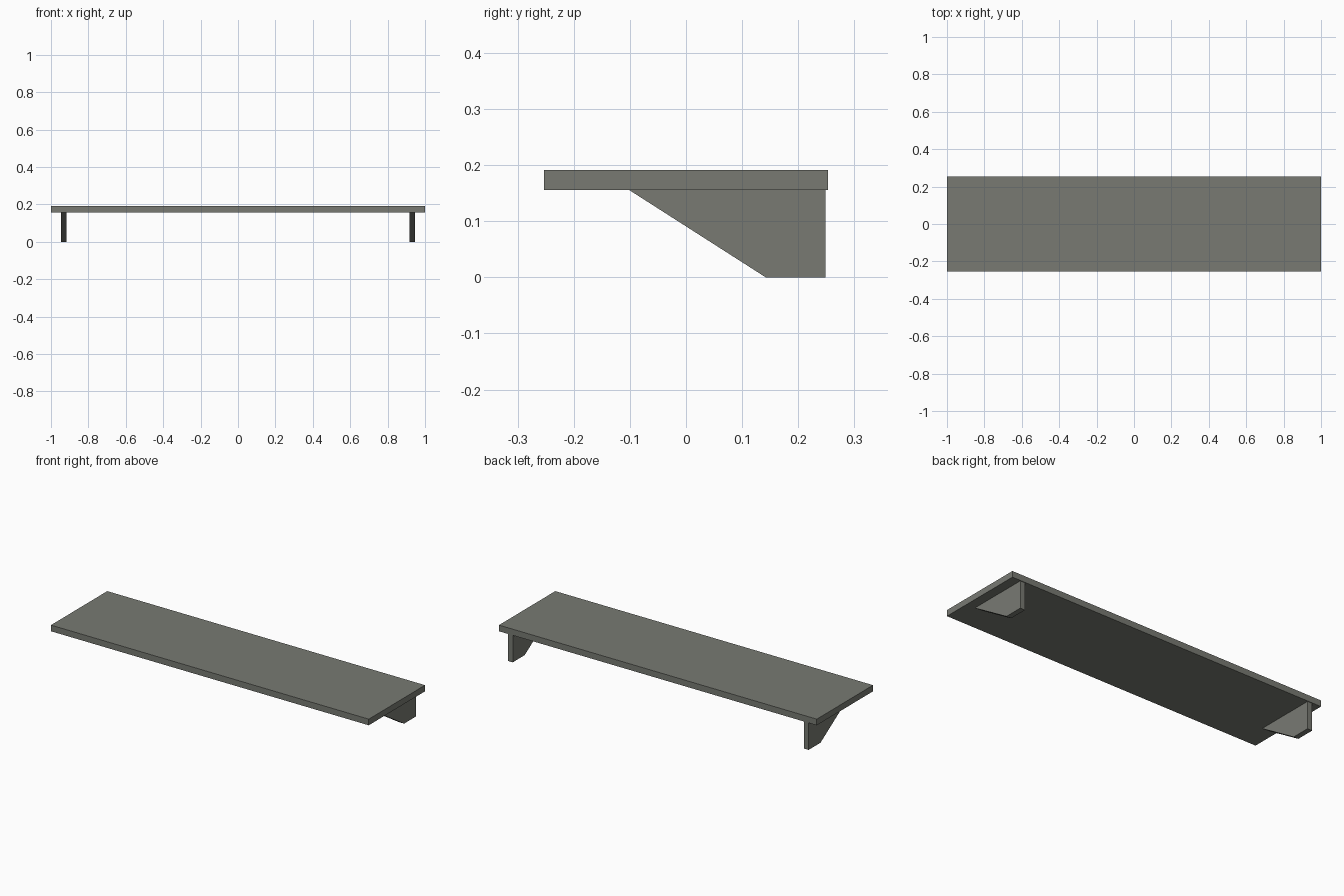
import bpy

if "Cube" in bpy.data.objects:
    bpy.data.objects.remove(bpy.data.objects["Cube"])

# One warm grey for the whole shelf
grey = bpy.data.materials.new("warm grey")
grey.diffuse_color = (0.188, 0.195, 0.171, 1)
grey.use_nodes = True
grey.node_tree.nodes["Principled BSDF"].inputs["Base Color"].default_value = grey.diffuse_color


def extrude_x(name, profile, x0, x1):
    """Extrude a closed (y, z) profile along x."""
    n = len(profile)
    verts = [(x, y, z) for x in (x0, x1) for y, z in profile]
    faces = [tuple(reversed(range(n))), tuple(range(n, 2 * n))]
    faces += [(i, (i + 1) % n, n + (i + 1) % n, n + i) for i in range(n)]
    mesh = bpy.data.meshes.new(name)
    mesh.from_pydata(verts, [], faces)
    mesh.materials.append(grey)
    obj = bpy.data.objects.new(name, mesh)
    bpy.context.collection.objects.link(obj)
    return obj


# Shelf board
extrude_x("shelf_board",
          [(-0.253, 0.156), (0.253, 0.156), (0.253, 0.191), (-0.253, 0.191)],
          -1.0, 1.0)

# Slanted bracket, mirrored to the other end
bracket = extrude_x("shelf_brackets",
                    [(0.142, 0), (0.249, 0), (0.249, 0.156), (-0.102, 0.156)],
                    0.916, 0.946)
bracket.modifiers.new("mirror", 'MIRROR').use_axis[0] = True
